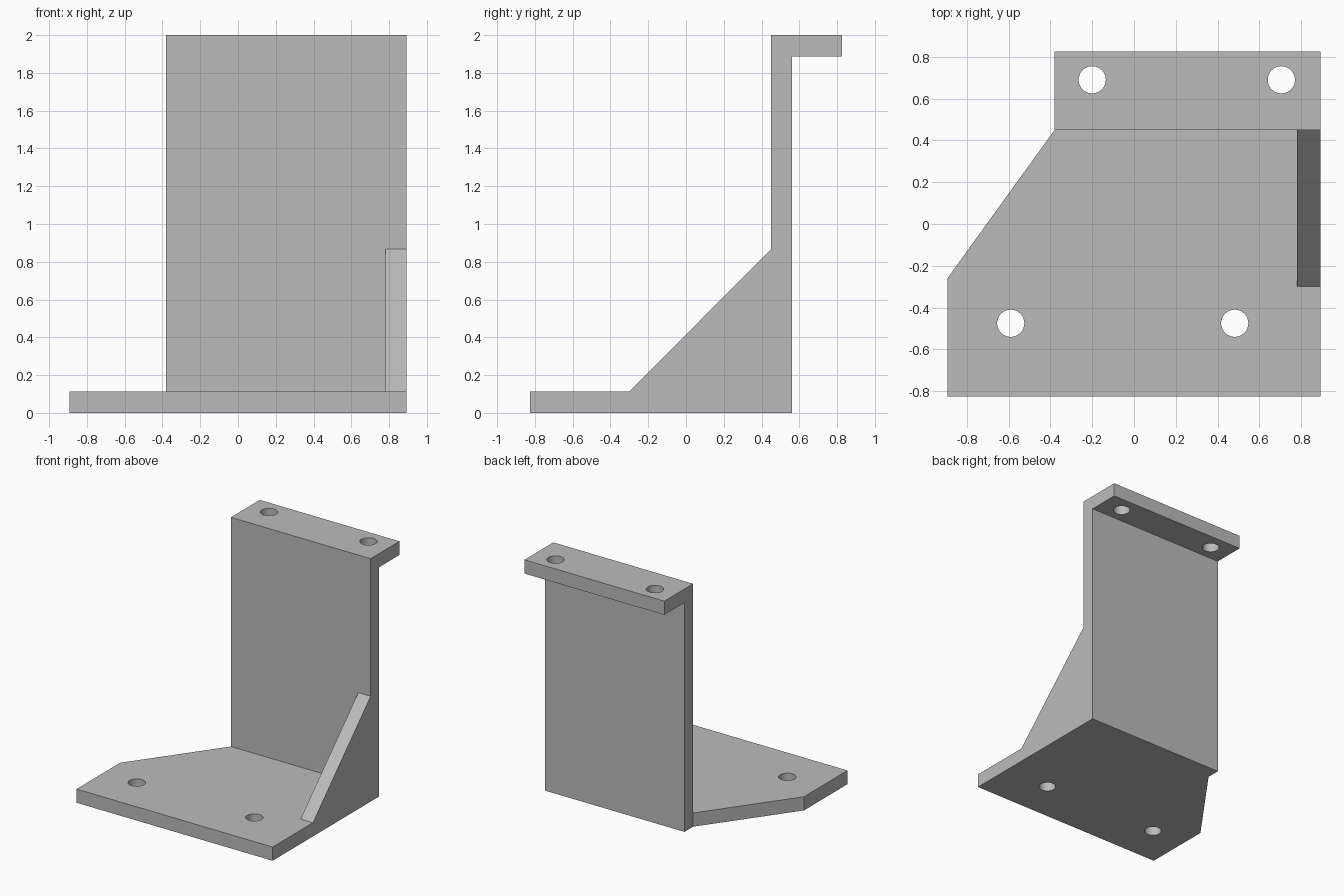
import bpy
import bmesh
from mathutils import Vector

cube = bpy.data.objects.get("Cube")
if cube:
    bpy.data.objects.remove(cube, do_unlink=True)

# Main dimensions
LEFT, RIGHT = 0.893, -0.893
WALL_EDGE = -0.38
FRONT, BACK = -0.825, 0.825
WALL_FRONT, WALL_BACK = 0.45, 0.562
T = 0.113
TOP = 2.0
HOLE_R = 0.065

grey = bpy.data.materials.new("plain grey")
grey.use_nodes = True
colour = (0.5, 0.5, 0.5, 1)
grey.diffuse_color = colour
grey.node_tree.nodes["Principled BSDF"].inputs["Base Color"].default_value = colour


def extrude(name, points, offset):
    """Solid made by sweeping a flat outline along an offset."""
    bm = bmesh.new()
    face = bm.faces.new([bm.verts.new(p) for p in points])
    swept = bmesh.ops.extrude_face_region(bm, geom=[face], use_keep_orig=True)
    verts = [g for g in swept["geom"] if isinstance(g, bmesh.types.BMVert)]
    bmesh.ops.translate(bm, verts=verts, vec=Vector(offset))
    bmesh.ops.recalc_face_normals(bm, faces=bm.faces)
    mesh = bpy.data.meshes.new(name)
    bm.to_mesh(mesh)
    bm.free()
    mesh.materials.append(grey)
    obj = bpy.data.objects.new(name, mesh)
    bpy.context.collection.objects.link(obj)
    return obj


def combine(target, other, operation):
    """Apply a boolean and discard the helper solid."""
    mod = target.modifiers.new(operation.lower(), 'BOOLEAN')
    mod.operation, mod.solver, mod.object = operation, 'EXACT', other
    bpy.context.view_layer.objects.active = target
    bpy.ops.object.modifier_apply(modifier=mod.name)
    bpy.data.objects.remove(other, do_unlink=True)


# Base plate with one slanted corner
outline = [(RIGHT, FRONT), (LEFT, FRONT), (LEFT, WALL_BACK),
           (WALL_EDGE, WALL_BACK), (WALL_EDGE, WALL_FRONT), (RIGHT, -0.26)]
bracket = extrude("mounting_bracket", [(x, y, 0) for x, y in outline], (0, 0, T))

# Upright wall with the rear flange at its top
profile = [(WALL_FRONT, 0), (WALL_BACK, 0), (WALL_BACK, TOP - T),
           (BACK, TOP - T), (BACK, TOP), (WALL_FRONT, TOP)]
wall = extrude("wall_and_flange", [(WALL_EDGE, y, z) for y, z in profile],
               (LEFT - WALL_EDGE, 0, 0))
combine(bracket, wall, 'UNION')

# Triangular gusset flush with the left side, overlapping wall and base
profile = [(-0.30, 0), (WALL_BACK, 0), (WALL_BACK, 0.867),
           (WALL_FRONT, 0.867), (-0.30, T)]
gusset = extrude("gusset", [(LEFT - T, y, z) for y, z in profile], (T, 0, 0))
combine(bracket, gusset, 'UNION')

# Bolt holes through the base and the flange
for x, y, z in [(-0.59, -0.475, T / 2), (0.482, -0.475, T / 2),
                (-0.2, 0.69, TOP - T / 2), (0.705, 0.69, TOP - T / 2)]:
    bpy.ops.mesh.primitive_cylinder_add(vertices=48, radius=HOLE_R, depth=2 * T,
                                        location=(x, y, z))
    drill = bpy.context.object
    drill.name = "hole_cutter"
    drill.hide_render = True
    drill.data.materials.append(grey)
    combine(bracket, drill, 'DIFFERENCE')

# Smooth hole walls, sharp plate edges
bpy.ops.object.select_all(action='DESELECT')
bracket.select_set(True)
bpy.context.view_layer.objects.active = bracket
bpy.ops.object.shade_smooth_by_angle()
